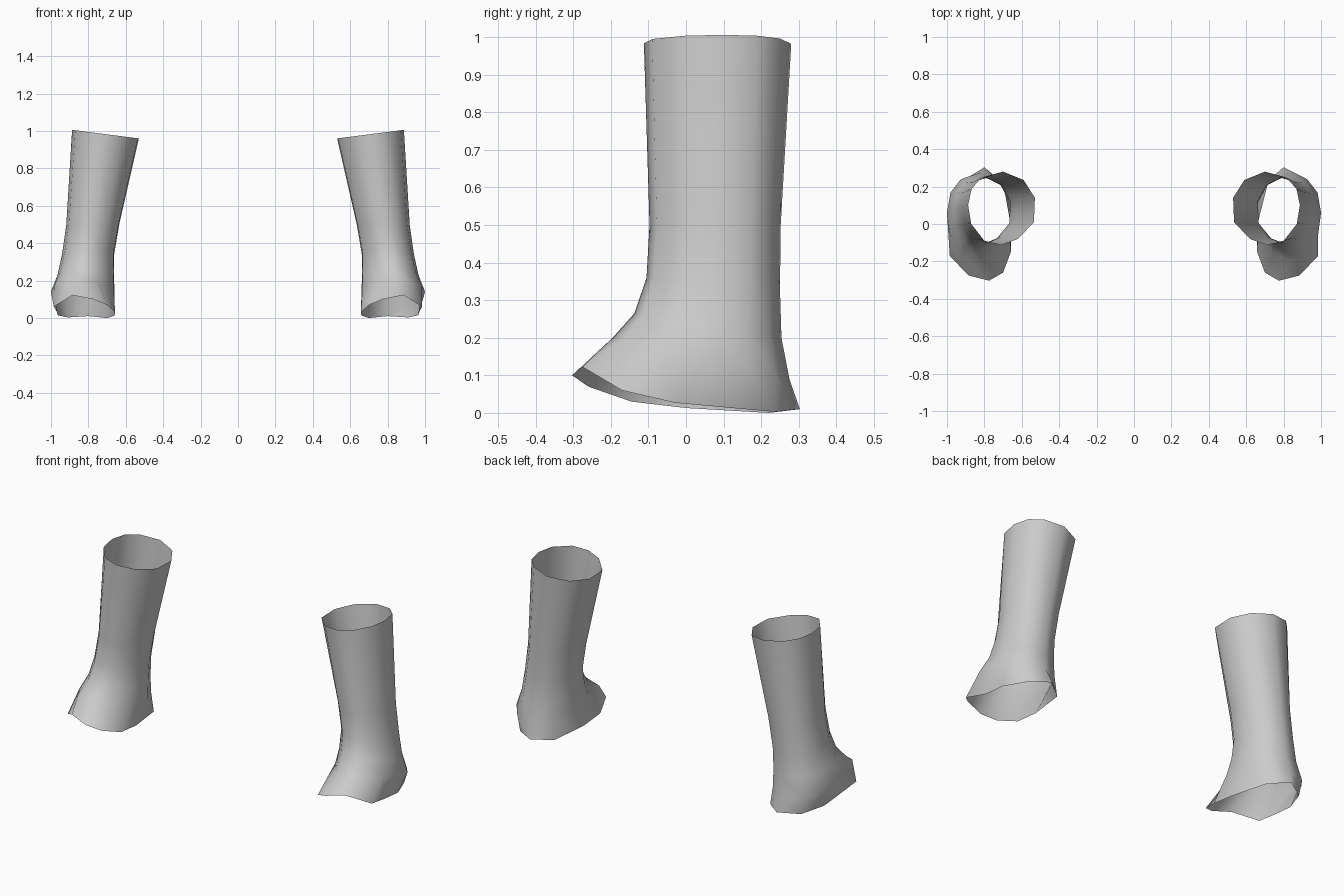
import bpy, bmesh

if "Cube" in bpy.data.objects:
    bpy.data.objects.remove(bpy.data.objects["Cube"])

grey = bpy.data.materials.new("plain_grey")
grey.diffuse_color = (0.6, 0.6, 0.6, 1)
grey.use_nodes = True
grey.node_tree.nodes["Principled BSDF"].inputs["Base Color"].default_value = grey.diffuse_color

# cuff outline, starting at the back and running round the outer side
CUFF = [(.70, .28), (.81, .25), (.868, .19), (.887, .10), (.87, 0), (.80, -.09),
        (.71, -.112), (.62, -.08), (.535, .01), (.53, .14), (.59, .235)]
# flared hem over the foot, in the same order
HEM = [(.80, .303, .01), (.91, .235, .003), (.965, .10, .015), (.965, -.03, .027),
       (.985, -.17, .06), (.885, -.275, .122), (.775, -.303, .10), (.70, -.26, .07),
       (.657, -.145, .03), (.66, 0, .013), (.70, .22, 0)]
# leg sections: inner x, outer x, front y, back y, front z, back z
SECTIONS = [(.635, .918, -.097, .252, .50, .50),
            (.662, .94, -.105, .25, .36, .33),
            (.663, .965, -.137, .254, .265, .20),
            (.66, 1.0, -.195, .275, .20, .09)]


def leg_rings():
    rings = [[(x, y, .96 + (x - .53) * .128) for x, y in CUFF]]
    for x0, x1, y0, y1, zf, zb in SECTIONS:
        ring = []
        for x, y in CUFF:
            u, v = (x - .53) / .357, (y + .112) / .392
            ring.append((x0 + u * (x1 - x0), y0 + v * (y1 - y0), zf + v * (zb - zf)))
        rings.append(ring)
    return rings + [HEM]


def make_leg(name, side):
    # open sleeve skinned through the rings
    bm = bmesh.new()
    loops = [[bm.verts.new((side * x, y, z)) for x, y, z in r] for r in leg_rings()]
    n = len(CUFF)
    for a, b in zip(loops, loops[1:]):
        for i in range(n):
            j = (i + 1) % n
            quad = [a[i], a[j], b[j], b[i]]
            f = bm.faces.new(quad if side < 0 else quad[::-1])
            f.smooth = True
    bm.normal_update()
    # make the surface face outward
    out = sum(f.normal.x * (f.calc_center_median().x - side * .78) for f in bm.faces)
    if out < 0:
        bmesh.ops.reverse_faces(bm, faces=bm.faces[:])
    me = bpy.data.meshes.new(name)
    bm.to_mesh(me)
    bm.free()
    me.materials.append(grey)
    ob = bpy.data.objects.new(name, me)
    bpy.context.collection.objects.link(ob)


make_leg("right_trouser_leg", 1)
make_leg("left_trouser_leg", -1)
